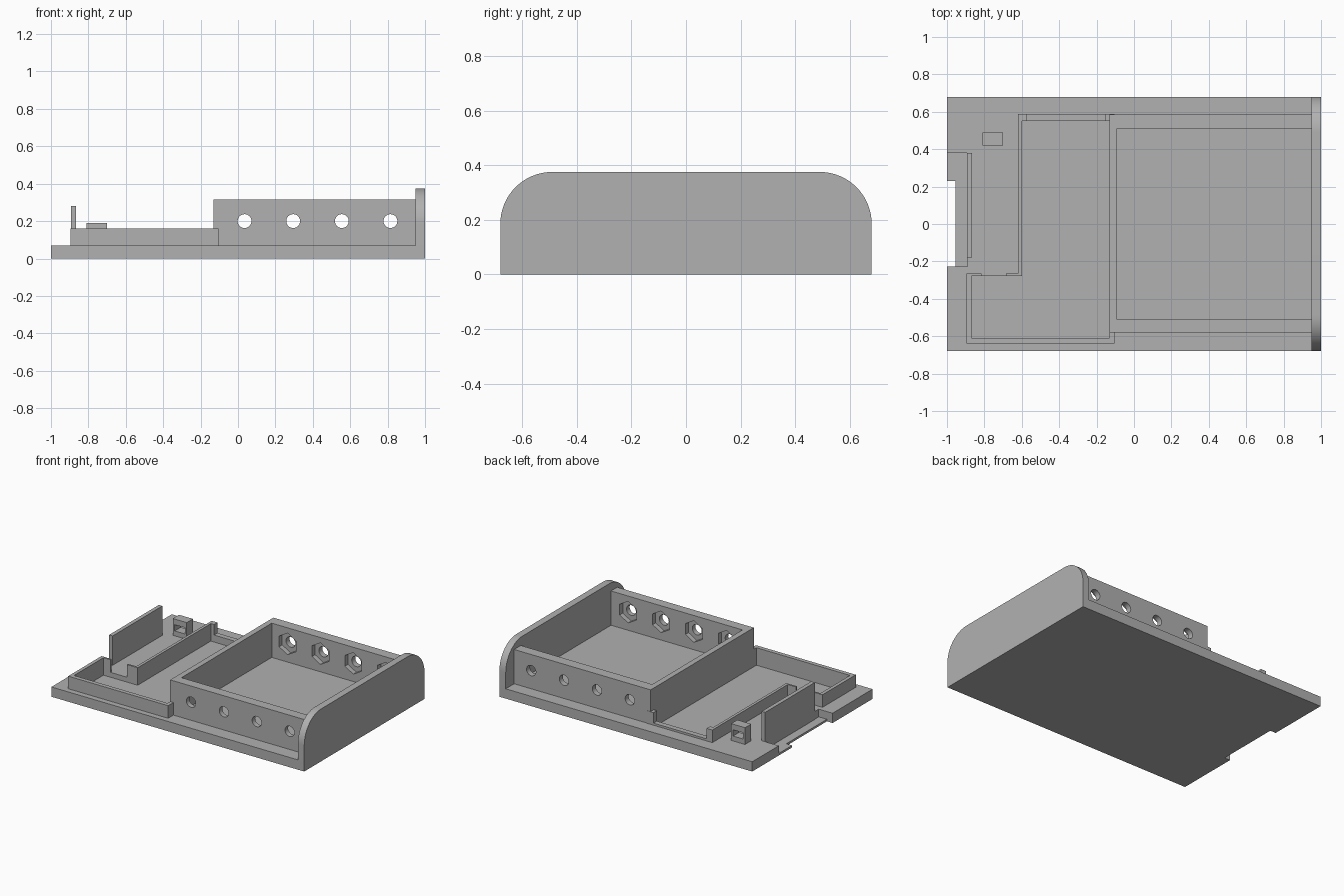
import bpy, bmesh
from math import pi, sin, cos
from mathutils import Matrix

old = bpy.data.objects.get("Cube")
if old:
    bpy.data.objects.remove(old, do_unlink=True)

grey = bpy.data.materials.new("plain_grey")
grey.use_nodes = True
grey.diffuse_color = (0.44, 0.44, 0.44, 1)
grey.node_tree.nodes["Principled BSDF"].inputs["Base Color"].default_value = grey.diffuse_color


def prism(name, points, low, high, matrix=Matrix()):
    """Extrude a flat outline from low to high along its local z."""
    bm = bmesh.new()
    face = bm.faces.new([bm.verts.new((a, b, low)) for a, b in points])
    new = bmesh.ops.extrude_face_region(bm, geom=[face])["geom"]
    bmesh.ops.translate(bm, vec=(0, 0, high - low),
                        verts=[v for v in new if isinstance(v, bmesh.types.BMVert)])
    bmesh.ops.transform(bm, matrix=matrix, verts=bm.verts)
    bmesh.ops.recalc_face_normals(bm, faces=bm.faces)
    mesh = bpy.data.meshes.new(name)
    bm.to_mesh(mesh)
    bm.free()
    mesh.materials.append(grey)
    obj = bpy.data.objects.new(name, mesh)
    bpy.context.collection.objects.link(obj)
    return obj


def box(name, x0, x1, y0, y1, z0, z1):
    return prism(name, [(x0, y0), (x1, y0), (x1, y1), (x0, y1)], z0, z1)


def ring(x, z, radius, sides):
    """Outline in the xz plane, with a point at the top."""
    return [(x + radius * sin(2 * pi * i / sides), z + radius * cos(2 * pi * i / sides))
            for i in range(sides)]


def cut(obj, *cutters):
    """Subtract the cutters and bake the result."""
    for cutter in cutters:
        cutter.hide_render = True
        mod = obj.modifiers.new("cut", "BOOLEAN")
        mod.operation, mod.solver, mod.object = "DIFFERENCE", "EXACT", cutter
    bpy.context.view_layer.update()
    graph = bpy.context.evaluated_depsgraph_get()
    mesh = bpy.data.meshes.new_from_object(obj.evaluated_get(graph))
    obj.modifiers.clear()
    obj.data = mesh
    for cutter in cutters:
        bpy.data.objects.remove(cutter, do_unlink=True)


FLOOR = 0.07
WALL_TOP = 0.16
inner = [(-.87, -.61), (-.13, -.61), (-.13, .55), (-.6, .55), (-.6, -.277), (-.87, -.277)]
outer = [(-.895, -.64), (-.105, -.64), (-.105, .588), (-.62, .588), (-.62, -.264), (-.895, -.264)]

# Base plate with sunken bay, thin ledge and edge notch
base = box("base_plate", -1, 1, -.68, .68, 0, FLOOR)
cut(base,
    prism("bay_cutter", inner, .035, 1),
    box("ledge_cutter", -1.1, -.89, -.228, .38, .015, 1),
    box("notch_cutter", -1.1, -.955, -.228, .23, -1, 1))

# L-shaped bay wall with a cable gap and a low rear opening
bay = prism("bay_wall", outer, FLOOR, WALL_TOP)
cut(bay,
    prism("inside_cutter", inner, 0, 1),
    box("gap_cutter", -.815, -.685, -.3, -.2, 0, 1),
    box("rear_cutter", -.575, -.155, .5, .7, .085, 1))

# Tall box open at the top, closed by the end panel
tall = box("tall_box", -.13, .95, -.58, .585, FLOOR, .315)
cut(tall, box("box_cutter", -.09, 1.2, -.51, .51, 0, 1))

# Screw holes with hexagonal nut pockets on the inside
xz_plane = Matrix.Rotation(pi / 2, 4, "X")
holes = []
for i in range(4):
    x = .035 + .26 * i
    holes.append(prism("hole_cutter", ring(x, .2, .037, 32), -1, 1, xz_plane))
    holes.append(prism("nut_cutter", ring(x, .2, .077, 6), -.545, .545, xz_plane))
cut(tall, *holes)

# End panel with rounded upper corners
R = .19
arc = [(.68 - R + R * cos(pi / 2 * i / 16), .375 - R + R * sin(pi / 2 * i / 16))
       for i in range(17)]
outline = [(.68, 0)] + arc + [(-y, z) for y, z in reversed(arc)] + [(-.68, 0)]
yz_plane = Matrix(((0, 0, 1, 0), (1, 0, 0, 0), (0, 1, 0, 0), (0, 0, 0, 1)))
panel = prism("end_panel", outline, .95, 1, yz_plane)

# Upright plate beside the notch
box("upright_plate", -.893, -.865, -.18, .38, .015, .28)

# Small tie block with a slot through it
block = box("tie_block", -.81, -.7, .42, .49, FLOOR, .19)
cut(block, box("slot_cutter", -.795, -.715, .3, .6, .105, .15))

# Smooth only the curved surfaces
bpy.ops.object.select_all(action="DESELECT")
for obj in (tall, panel):
    obj.select_set(True)
bpy.context.view_layer.objects.active = panel
bpy.ops.object.shade_smooth_by_angle(angle=pi / 6)
